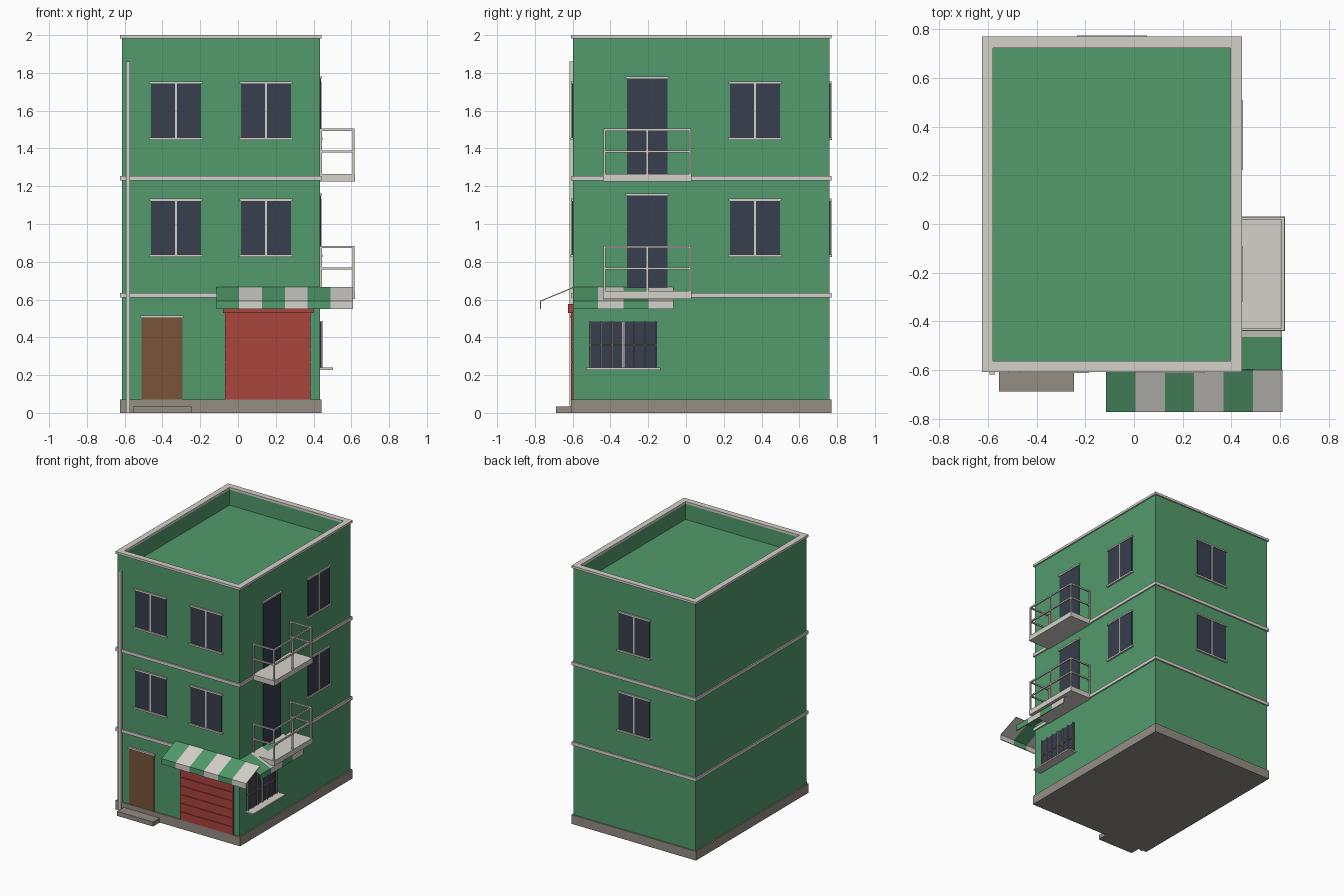
import bpy, bmesh

old = bpy.data.objects.get("Cube")
if old:
    bpy.data.objects.remove(old)


def material(name, rgb):
    m = bpy.data.materials.new(name)
    m.use_nodes = True
    col = (*rgb, 1)
    m.diffuse_color = col
    m.node_tree.nodes["Principled BSDF"].inputs["Base Color"].default_value = col
    return m


GREEN = material("green_plaster", (0.084, 0.328, 0.15))
TRIM = material("pale_trim", (0.66, 0.64, 0.59))
GLASS = material("dark_glass", (0.04, 0.05, 0.075))
WOOD = material("brown_wood", (0.188, 0.087, 0.041))
RED = material("red_metal", (0.402, 0.058, 0.047))
STONE = material("grey_stone", (0.296, 0.266, 0.231))

# Wall planes
X0, X1, Y0, Y1 = -0.615, 0.433, -0.598, 0.76
FLOOR = 0.62
LIP = 0.01


def add_object(name, bm, mats):
    bmesh.ops.recalc_face_normals(bm, faces=bm.faces)
    me = bpy.data.meshes.new(name)
    bm.to_mesh(me)
    bm.free()
    for m in mats:
        me.materials.append(m)
    ob = bpy.data.objects.new(name, me)
    bpy.context.collection.objects.link(ob)
    return ob


def box(name, x, y, z, mat):
    """Box from (min, max) pairs."""
    bm = bmesh.new()
    bmesh.ops.create_cube(bm, size=1)
    for v in bm.verts:
        v.co = [r[0] if c < 0 else r[1] for c, r in zip(v.co, (x, y, z))]
    return add_object(name, bm, [mat])


def wall_box(name, side, u, out, z, mat):
    """Box on a wall: u runs along the wall, out is distance from it."""
    if side == "front":
        return box(name, u, (Y0 - out[1], Y0 - out[0]), z, mat)
    if side == "back":
        return box(name, u, (Y1 + out[0], Y1 + out[1]), z, mat)
    return box(name, (X1 + out[0], X1 + out[1]), u, z, mat)


def span(c, w):
    return (c - w / 2, c + w / 2)


def ring(name, outer, wall, z, mat):
    """Rectangular ring: outer overhang past the walls, wall thickness."""
    bm = bmesh.new()
    loops = []
    for d, h in ((outer, z[0]), (outer, z[1]), (-wall, z[1]), (-wall, z[0])):
        corners = ((X0 - d, Y0 - d), (X1 + d, Y0 - d), (X1 + d, Y1 + d), (X0 - d, Y1 + d))
        loops.append([bm.verts.new((a, b, h)) for a, b in corners])
    for i in range(4):
        a, b = loops[i], loops[(i + 1) % 4]
        for j in range(4):
            k = (j + 1) % 4
            bm.faces.new((a[j], a[k], b[k], b[j]))
    return add_object(name, bm, [mat])


# Body, parapet, plinth, floor bands and coping
box("building_body", (X0, X1), (Y0, Y1), (0.02, 3 * FLOOR), GREEN)
ring("parapet", 0, 0.033, (3 * FLOOR - 0.02, 1.985), GREEN)
ring("coping", LIP, 0.036, (1.982, 2.0), TRIM)
box("plinth", (X0 - LIP, X1 + LIP), (Y0 - LIP, Y1 + LIP), (0, 0.07), STONE)
for n in (1, 2):
    ring("floor_band", LIP, 0.02, (n * FLOOR - 0.01, n * FLOOR + 0.015), TRIM)


# Windows with centre bar, head and sill
def window(side, c, z0, w=0.265, h=0.295):
    z1 = z0 + h
    wall_box("window_glass", side, span(c, w), (-0.01, 0.006), (z0, z1), GLASS)
    wall_box("window_mullion", side, span(c, 0.012), (0, 0.009), (z0, z1), TRIM)
    wall_box("window_head", side, span(c, w + 0.015), (0, 0.01), (z1 - 0.004, z1 + 0.007), TRIM)
    wall_box("window_sill", side, span(c, w + 0.022), (0, 0.014), (z0 - 0.007, z0 + 0.006), TRIM)


for n in (1, 2):
    z = n * FLOOR + 0.212
    for side, c in (("front", -0.328), ("front", 0.148), ("right", 0.365), ("back", -0.09)):
        window(side, c, z)


# Balconies with doors and railings
def balcony(z):
    mid, w, depth, t = -0.205, 0.47, 0.187, 0.011
    wall_box("balcony_door", "right", span(mid, 0.215), (-0.01, 0.006), (z, z + 0.51), GLASS)
    wall_box("balcony_door_head", "right", span(mid, 0.23), (0, 0.012), (z + 0.506, z + 0.518), TRIM)
    wall_box("balcony_slab", "right", span(mid, w), (-0.01, depth), (z - 0.04, z), TRIM)
    ends = (mid - w / 2 + 0.008, mid + w / 2 - 0.008)
    rim = depth - 0.008
    for u in (*ends, mid):
        wall_box("railing_post", "right", span(u, t), span(rim, t), (z, z + 0.24), TRIM)
    for u in ends:
        wall_box("railing_wall_post", "right", span(u, t), (0, t), (z, z + 0.24), TRIM)
    for h in (0.12, 0.235):
        wall_box("front_rail", "right", ends, span(rim, t), span(z + h, t), TRIM)
        for u in ends:
            wall_box("side_rail", "right", span(u, t), (0, rim), span(z + h, t), TRIM)


for n in (1, 2):
    balcony(n * FLOOR + 0.024)

# Entrance door and step
wall_box("entrance_door", "front", (-0.51, -0.295), (-0.01, 0.007), (0.07, 0.505), WOOD)
wall_box("entrance_head", "front", (-0.517, -0.288), (0, 0.015), (0.502, 0.516), TRIM)
wall_box("entrance_step", "front", (-0.555, -0.246), (0, 0.09), (0, 0.035), STONE)

# Roller shutter made of slats, with its housing
wall_box("shutter_back", "front", (-0.07, 0.385), (-0.01, 0.005), (0.07, 0.55), RED)
slats = 7
pitch = 0.47 / slats
for i in range(slats):
    z = 0.07 + i * pitch
    wall_box("shutter_slat", "front", (-0.07, 0.385), (0, 0.011), (z, z + pitch - 0.006), RED)
wall_box("shutter_housing", "front", (-0.08, 0.4), (0, 0.026), (0.53, 0.577), RED)

# Barred ground window
c = -0.333
wall_box("ground_glass", "right", span(c, 0.36), (-0.01, 0.006), (0.235, 0.485), GLASS)
wall_box("ground_mullion", "right", span(c, 0.014), (0, 0.01), (0.235, 0.485), TRIM)
wall_box("ground_sill", "right", span(c, 0.395), (0, 0.07), (0.228, 0.239), TRIM)
for i in range(-3, 4):
    wall_box("window_bar", "right", span(c + i * 0.058, 0.007), (0.008, 0.015), (0.235, 0.487), STONE)
wall_box("window_bar_cross", "right", span(c, 0.36), (0.009, 0.014), span(0.36, 0.006), STONE)


# Striped awnings: thin sloped sheet with a hanging valance
def awning(name, side, u0, u1, stripes):
    bm = bmesh.new()
    profile = ((0, 0.663), (0.172, 0.592), (0.172, 0.55))
    rows = []
    for i in range(stripes + 1):
        u = u0 + (u1 - u0) * i / stripes
        rows.append([bm.verts.new((u, Y0 - d, z) if side == "front" else (X1 + d, u, z))
                     for d, z in profile])
    for i in range(stripes):
        for j in range(2):
            f = bm.faces.new((rows[i][j], rows[i + 1][j], rows[i + 1][j + 1], rows[i][j + 1]))
            f.material_index = i % 2
    ob = add_object(name, bm, [GREEN, TRIM])
    mod = ob.modifiers.new("thickness", "SOLIDIFY")
    mod.thickness = 0.006
    mod.offset = 0


awning("front_awning", "front", -0.115, 0.61, 6)
awning("side_awning", "right", Y0, -0.065, 4)

# Drainpipe
wall_box("drainpipe", "front", (-0.594, -0.571), (0, 0.02), (0, 3 * FLOOR), TRIM)
